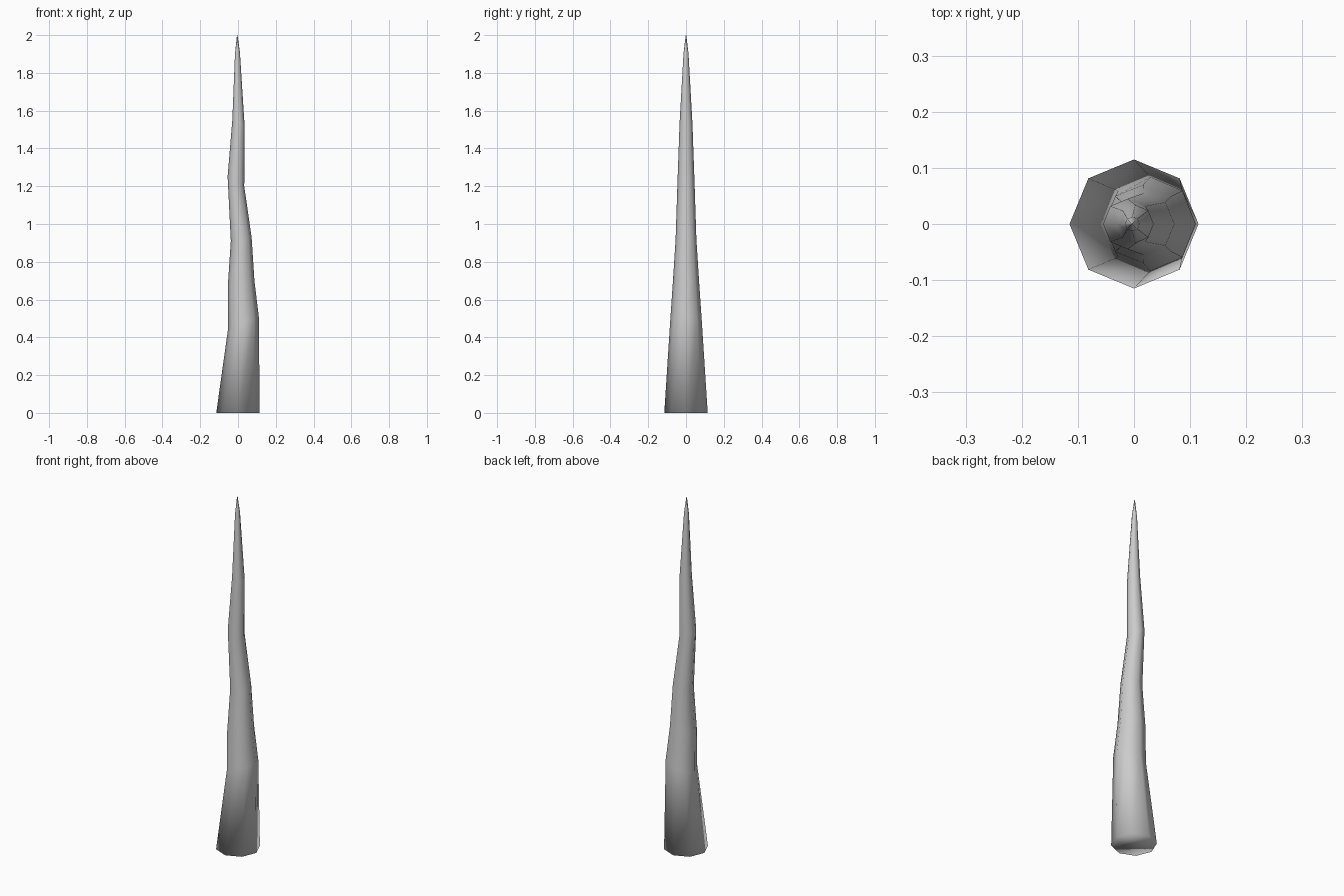
import bpy, bmesh, math

if "Cube" in bpy.data.objects:
    bpy.data.objects.remove(bpy.data.objects["Cube"])

SIDES = 8
# ring sections: left (x, z), right (x, z), half depth in y
RINGS = [
    (-0.115, 0.00, 0.115, 0.00, 0.115),
    (-0.052, 0.45, 0.110, 0.51, 0.084),
    (-0.054, 0.67, 0.087, 0.70, 0.070),
    (-0.038, 0.91, 0.072, 0.93, 0.055),
    (-0.055, 1.25, 0.033, 1.20, 0.045),
    (-0.030, 1.55, 0.035, 1.52, 0.034),
    (-0.016, 1.90, 0.010, 1.91, 0.013),
    (-0.006, 1.995, -0.002, 1.995, 0.002),
]

bm = bmesh.new()
loops = []
for xl, zl, xr, zr, ry in RINGS:
    loop = []
    for i in range(SIDES):
        a = 2 * math.pi * i / SIDES
        t = (1 + math.cos(a)) / 2
        loop.append(bm.verts.new((xl + (xr - xl) * t, ry * math.sin(a), zl + (zr - zl) * t)))
    loops.append(loop)

# walls
for lo, hi in zip(loops, loops[1:]):
    for i in range(SIDES):
        j = (i + 1) % SIDES
        bm.faces.new((lo[i], lo[j], hi[j], hi[i]))

# closed base and pointed tip
bm.faces.new(loops[0][::-1])
tip = bm.verts.new((-0.004, 0, 2.0))
for i in range(SIDES):
    bm.faces.new((loops[-1][i], loops[-1][(i + 1) % SIDES], tip))

bmesh.ops.recalc_face_normals(bm, faces=bm.faces)
for f in bm.faces:
    f.smooth = True

mesh = bpy.data.meshes.new("crooked_spike")
bm.to_mesh(mesh)
bm.free()
spike = bpy.data.objects.new("crooked_spike", mesh)
bpy.context.collection.objects.link(spike)
